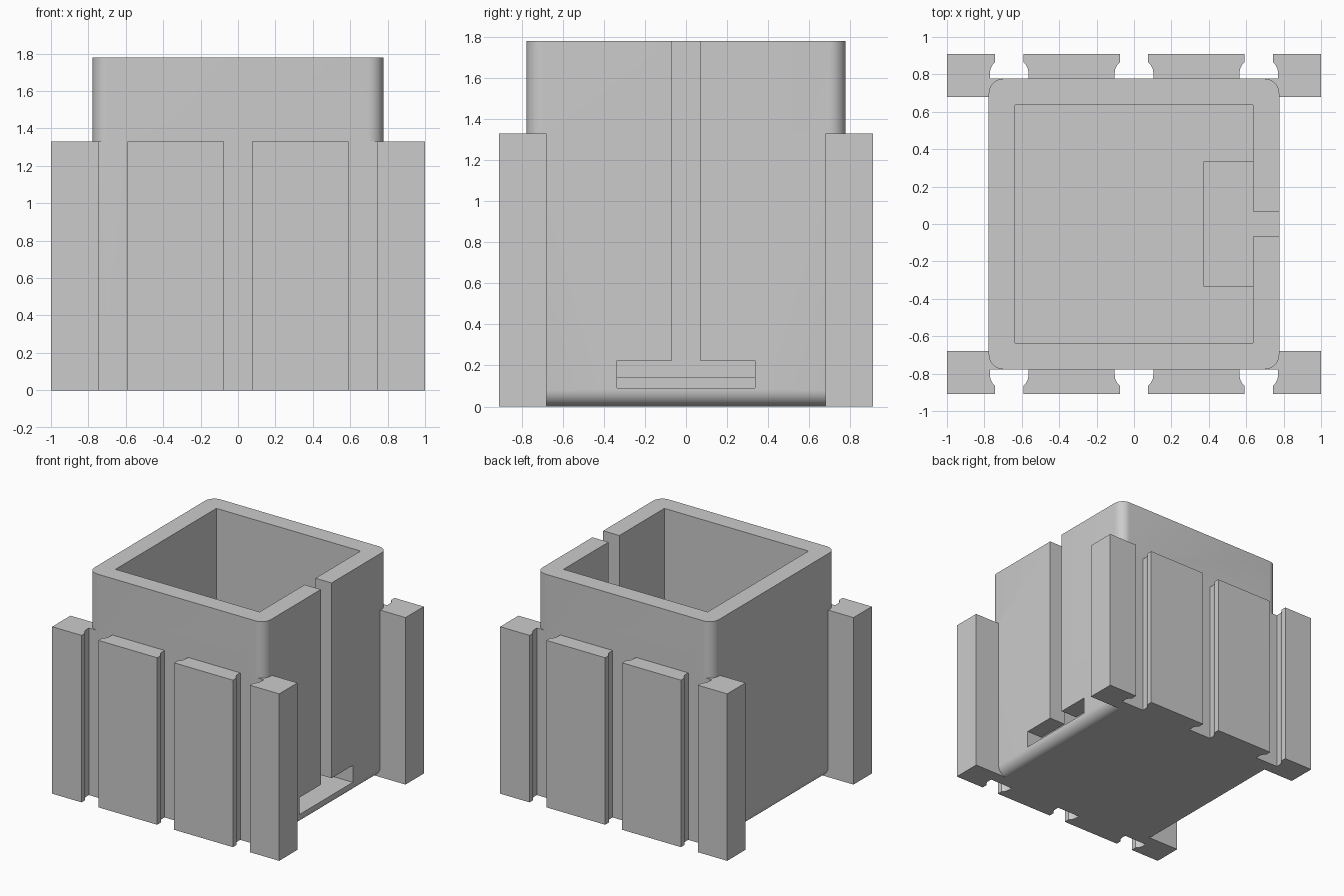
import bpy, bmesh
from math import radians

cube = bpy.data.objects.get("Cube")
if cube:
    bpy.data.objects.remove(cube, do_unlink=True)

gray = bpy.data.materials.new("plain gray")
gray.use_nodes = True
color = (0.6, 0.6, 0.6, 1)
gray.diffuse_color = color
gray.node_tree.nodes["Principled BSDF"].inputs["Base Color"].default_value = color

HALF = 0.777      # half width of the box
RAIL_TOP = 1.33
TOP = 1.78


def make_object(name, bm):
    bmesh.ops.recalc_face_normals(bm, faces=bm.faces)
    mesh = bpy.data.meshes.new(name)
    bm.to_mesh(mesh)
    bm.free()
    mesh.materials.append(gray)
    ob = bpy.data.objects.new(name, mesh)
    bpy.context.collection.objects.link(ob)
    return ob


def block(bm, low, high):
    verts = bmesh.ops.create_cube(bm, size=1)["verts"]
    for v in verts:
        v.co = [h if c > 0 else l for c, l, h in zip(v.co, low, high)]


def box(name, low, high):
    bm = bmesh.new()
    block(bm, low, high)
    return make_object(name, bm)


def combine(target, tool, operation):
    mod = target.modifiers.new(operation.lower(), 'BOOLEAN')
    mod.operation = operation
    mod.solver = 'EXACT'
    mod.object = tool
    bpy.context.view_layer.objects.active = target
    bpy.ops.object.modifier_apply(modifier=mod.name)
    bpy.data.objects.remove(tool, do_unlink=True)


# Box body with rounded upright corners and rounded lower edges
bm = bmesh.new()
block(bm, (-HALF, -HALF, 0), (HALF, HALF, TOP))
soft = [e for e in bm.edges if min(v.co.z for v in e.verts) < 0.01]
bmesh.ops.bevel(bm, geom=soft, offset=0.08, segments=8, profile=0.5, affect='EDGES')
body = make_object("box_body", bm)

# Slotted rails on front and back; each groove widens behind its lip
groove = [(0.075, 0.91), (0.075, 0.865), (0.09, 0.85), (0.1, 0.83), (0.103, 0.81), (0.103, HALF)]


def rail(name, side):
    outline = [(-1, 0.68), (-1, 0.91)]
    for centre in (-0.667, 0, 0.667):
        outline += [(centre - w, y) for w, y in groove]
        outline += [(centre + w, y) for w, y in reversed(groove)]
    outline += [(1, 0.91), (1, 0.68)]
    bm = bmesh.new()
    face = bm.faces.new([bm.verts.new((x, side * y, 0)) for x, y in outline])
    extruded = bmesh.ops.extrude_face_region(bm, geom=[face])["geom"]
    moved = [g for g in extruded if isinstance(g, bmesh.types.BMVert)]
    bmesh.ops.translate(bm, verts=moved, vec=(0, 0, RAIL_TOP))
    return make_object(name, bm)


for name, side in (("front_rail", -1), ("back_rail", 1)):
    combine(body, rail(name, side), 'UNION')

# Open cavity, low side opening and narrow upright slot
combine(body, box("cavity", (-0.635, -0.635, 0.145), (0.635, 0.635, 2)), 'DIFFERENCE')
combine(body, box("side_opening", (0.375, -0.335, 0.09), (1, 0.335, 0.225)), 'DIFFERENCE')
combine(body, box("side_slot", (0.5, -0.068, 0.2), (1, 0.068, 2)), 'DIFFERENCE')

bpy.ops.object.select_all(action='DESELECT')
body.select_set(True)
bpy.context.view_layer.objects.active = body
bpy.ops.object.shade_smooth_by_angle(angle=radians(30))
